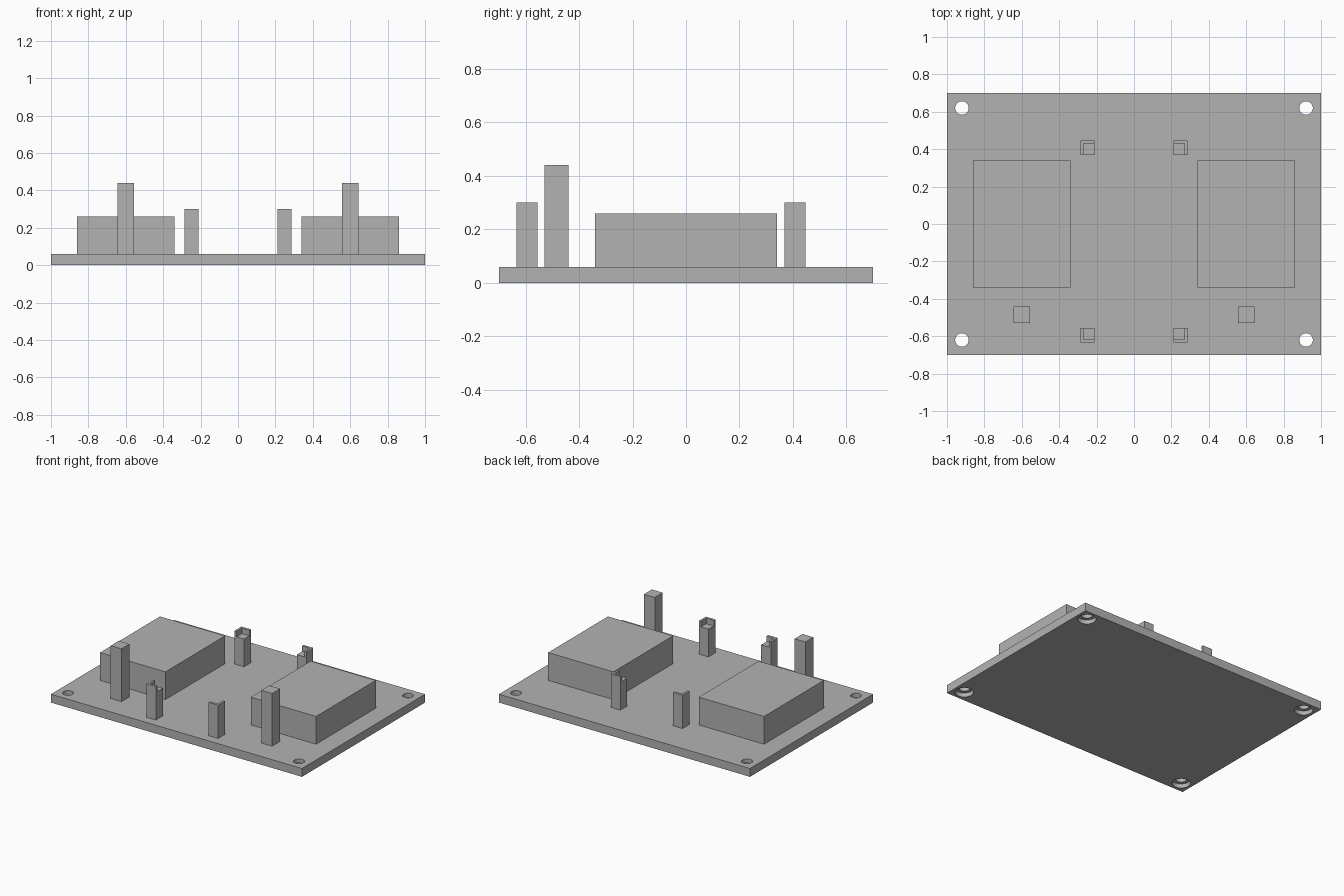
import bpy

cube = bpy.data.objects.get("Cube")
if cube:
    bpy.data.objects.remove(cube, do_unlink=True)

grey = bpy.data.materials.new("plain_grey")
grey.use_nodes = True
colour = (0.45, 0.45, 0.45, 1)
grey.diffuse_color = colour
grey.node_tree.nodes["Principled BSDF"].inputs["Base Color"].default_value = colour

PLATE_TOP = 0.06


def finish(name):
    obj = bpy.context.object
    obj.name = name
    obj.data.materials.append(grey)
    return obj


def box(name, x, y, z0, z1, sx, sy):
    bpy.ops.mesh.primitive_cube_add(size=1, location=(x, y, (z0 + z1) / 2))
    obj = finish(name)
    obj.scale = (sx, sy, z1 - z0)
    bpy.ops.object.transform_apply(location=False, rotation=False, scale=True)
    return obj


def cylinder(name, x, y, z0, z1, radius):
    bpy.ops.mesh.primitive_cylinder_add(
        vertices=48, radius=radius, depth=z1 - z0, location=(x, y, (z0 + z1) / 2))
    return finish(name)


def cut(target, cutter):
    cutter.hide_render = True
    mod = target.modifiers.new("cut", "BOOLEAN")
    mod.operation = "DIFFERENCE"
    mod.solver = "EXACT"
    mod.object = cutter
    bpy.ops.object.select_all(action="DESELECT")
    target.select_set(True)
    bpy.context.view_layer.objects.active = target
    bpy.ops.object.modifier_apply(modifier=mod.name)
    bpy.data.objects.remove(cutter, do_unlink=True)


# Base plate with counterbored corner holes
plate = box("base_plate", 0, 0, 0, PLATE_TOP, 2, 1.4)
for sx in (-1, 1):
    for sy in (-1, 1):
        x, y = sx * 0.92, sy * 0.62
        cut(plate, cylinder("hole_cutter", x, y, -0.1, 0.2, 0.036))
        cut(plate, cylinder("counterbore_cutter", x, y, -0.1, 0.03, 0.06))
bpy.context.view_layer.objects.active = plate
plate.select_set(True)
bpy.ops.object.shade_smooth_by_angle()

for side, s in (("left", 1), ("right", -1)):
    # Large block and tall post on each side
    box(side + "_block", s * 0.6, 0, PLATE_TOP, 0.26, 0.52, 0.68)
    box(side + "_tall_post", s * 0.6, -0.485, PLATE_TOP, 0.44, 0.086, 0.09)

    # Short posts, notched at the top on the corner facing the middle
    for end, y, t in (("front", -0.595, -1), ("back", 0.408, 1)):
        post = box(f"{end}_{side}_notched_post", s * 0.248, y,
                   PLATE_TOP, 0.30, 0.076, 0.078)
        cut(post, box("notch_cutter", s * 0.22, y - t * 0.028,
                      0.26, 0.40, 0.1, 0.1))
